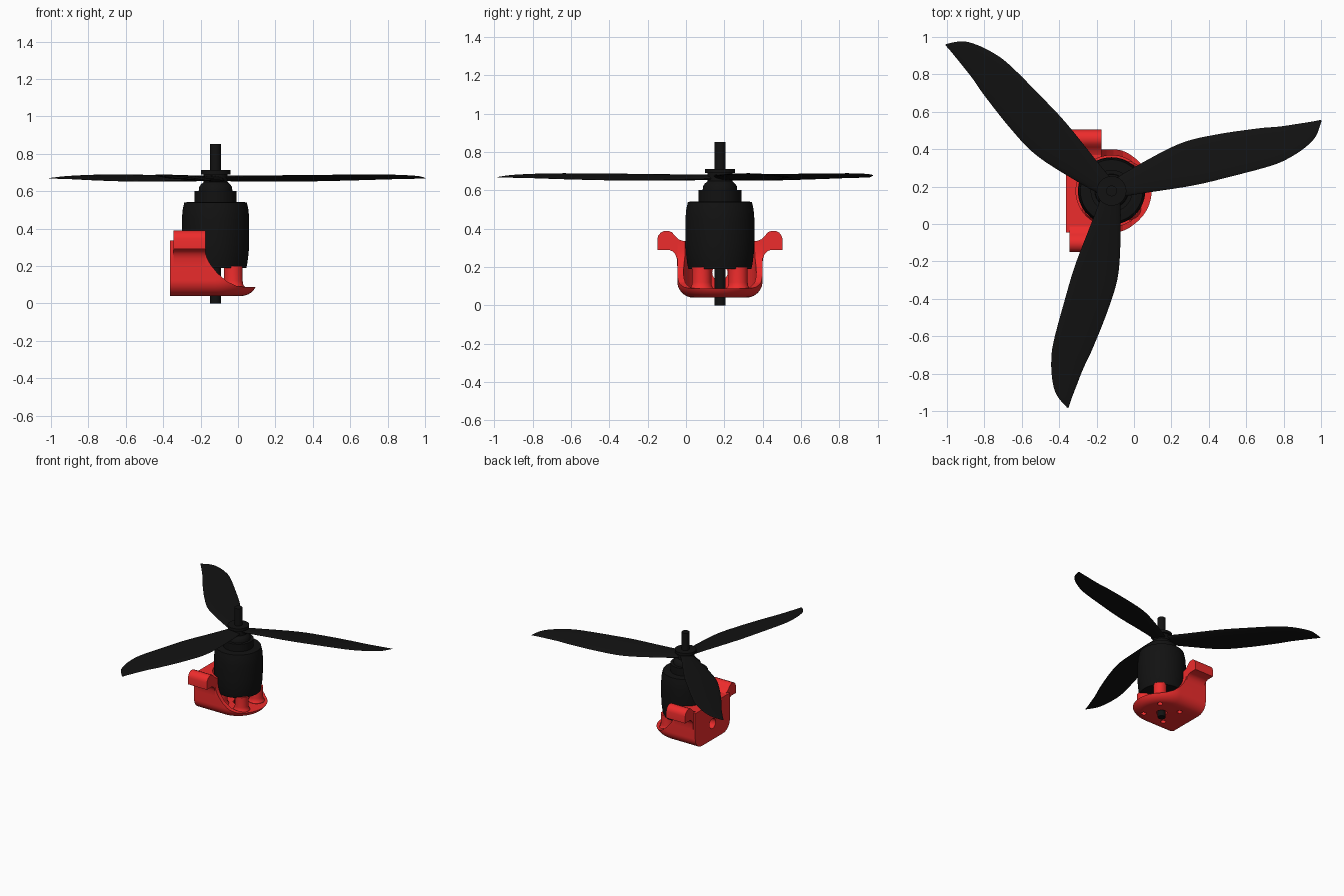
import bpy, bmesh, math
from mathutils import Matrix, Vector

if "Cube" in bpy.data.objects:
    bpy.data.objects.remove(bpy.data.objects["Cube"])

CX, CY = -0.12, 0.177          # rotor axis
SEG = 64


def material(name, rgb):
    m = bpy.data.materials.new(name)
    m.diffuse_color = (*rgb, 1)
    m.use_nodes = True
    m.node_tree.nodes["Principled BSDF"].inputs["Base Color"].default_value = m.diffuse_color
    return m


RED = material("red_plastic", (0.85, 0.025, 0.025))
BLACK = material("black", (0.006, 0.006, 0.006))


def finish(name, bm, mat=None, angle=35):
    bmesh.ops.recalc_face_normals(bm, faces=bm.faces)
    me = bpy.data.meshes.new(name)
    bm.to_mesh(me)
    bm.free()
    ob = bpy.data.objects.new(name, me)
    bpy.context.collection.objects.link(ob)
    if mat:
        me.materials.append(mat)
        smooth(ob, angle)
    return ob


def smooth(ob, angle=35):
    bpy.ops.object.select_all(action='DESELECT')
    ob.select_set(True)
    bpy.context.view_layer.objects.active = ob
    bpy.ops.object.shade_smooth_by_angle(angle=math.radians(angle))


def loft(name, loops, mat=None, closed=False, angle=35):
    """Skin a list of equally long point loops; cap the ends unless closed."""
    bm = bmesh.new()
    rows = [[bm.verts.new(p) for p in loop] for loop in loops]
    n = len(rows[0])
    for a, b in zip(rows, rows[1:] + (rows[:1] if closed else [])):
        for i in range(n):
            j = (i + 1) % n
            bm.faces.new((a[i], a[j], b[j], b[i]))
    if not closed:
        bm.faces.new(rows[0])
        bm.faces.new(rows[-1])
    return finish(name, bm, mat, angle)


def lathe(name, profile, x=CX, y=CY, mat=None, closed=False, seg=SEG):
    """Spin (radius, z) points about a vertical axis."""
    ring = [2 * math.pi * i / seg for i in range(seg)]
    return loft(name, [[(x + r * math.cos(a), y + r * math.sin(a), z) for a in ring]
                       for r, z in profile], mat, closed)


def cut(target, cutters):
    for c in cutters:
        m = target.modifiers.new("cut", 'BOOLEAN')
        m.operation, m.solver, m.object = 'DIFFERENCE', 'EXACT', c
    bpy.context.view_layer.update()
    dg = bpy.context.evaluated_depsgraph_get()
    me = bpy.data.meshes.new_from_object(target.evaluated_get(dg))
    target.modifiers.clear()
    target.data = me
    for c in cutters:
        bpy.data.objects.remove(c)
    smooth(target)


# Mount: flat-backed, round-fronted block with a rounded lower edge
def outline(inset, z):
    r = 0.2225 - inset
    arc = [math.radians(-90 + 180 * i / 48) for i in range(49)]
    return ([(-0.363, CY + r, z), (-0.363, CY - r, z)]
            + [(CX + r * math.cos(a), CY + r * math.sin(a), z) for a in arc])


R = 0.085
layers = [outline(R - R * math.sin(t), 0.04 + R - R * math.cos(t))
          for t in [math.radians(9 * k) for k in range(11)]]
mount = loft("motor_mount", layers + [outline(0, 0.335)], RED)

# Cutters: motor bore, swept front opening, shaft, wire and screw holes
sweep = [(-0.175, 0.5), (-0.175, 0.28), (-0.167, 0.245), (-0.147, 0.207), (-0.11, 0.162),
         (-0.06, 0.118), (-0.01, 0.094), (0.03, 0.088), (0.3, 0.088), (0.3, 0.5)]
cutters = [lathe("bore", [(0.19, 0.084), (0.19, 0.6)]),
           loft("opening", [[(x, y, z) for x, z in sweep] for y in (-0.3, 0.7)]),
           lathe("shaft_hole", [(0.04, -0.1), (0.04, 0.15)], seg=32),
           loft("wire_hole", [[(x, CY + 0.04 * math.cos(a), 0.17 + 0.04 * math.sin(a))
                               for a in [math.pi * i / 16 for i in range(32)]]
                              for x in (-0.5, -0.25)])]
corners = [(CX + sx * 0.095, CY + sy * 0.095) for sx in (-1, 1) for sy in (-1, 1)]
for x, y in corners:
    cutters.append(lathe("screw_hole", [(0.02, -0.1), (0.02, 0.15)], x, y, seg=24))
cut(mount, cutters)

# Hollow screw posts under the motor
for x, y in corners:
    lathe("screw_post", [(0.021, 0.07), (0.062, 0.07), (0.062, 0.088), (0.053, 0.1),
                         (0.05, 0.12), (0.05, 0.2), (0.021, 0.2)],
          x, y, RED, closed=True, seg=32)

# Hooked ears on both sides of the mount
ear = [(-0.15, 0.29), (-0.15, 0.345), (-0.145, 0.363), (-0.132, 0.38), (-0.112, 0.389),
       (-0.092, 0.389), (-0.073, 0.381), (-0.057, 0.362), (-0.04, 0.345), (-0.014, 0.335),
       (-0.014, 0.2), (-0.0455, 0.2), (-0.047, 0.24), (-0.055, 0.265), (-0.07, 0.282),
       (-0.09, 0.29)]
for side in ("front", "back"):
    pts = [(y if side == "front" else 2 * CY - y, z) for y, z in ear]
    loft(side + "_ear", [[(x, y, z) for y, z in pts] for x in (-0.345, -0.175)], RED)

# Motor can, stepped hub and shaft
lathe("motor", [(0.165, 0.19), (0.17, 0.215), (0.177, 0.27), (0.18, 0.33), (0.18, 0.45),
                (0.176, 0.5), (0.167, 0.54), (0.14, 0.542), (0.112, 0.542), (0.112, 0.602),
                (0.09, 0.602), (0.088, 0.622), (0.08, 0.634), (0.065, 0.648), (0.065, 0.69),
                (0.079, 0.69), (0.079, 0.712), (0.03, 0.712)], mat=BLACK)
lathe("shaft", [(0.029, 0.0), (0.029, 0.852)], mat=BLACK, seg=32)


# Propeller blades: (distance, leading edge, trailing edge, half thickness)
stations = [Vector(s) for s in [
    (0.02, 0.05, -0.045, 0.014), (0.15, 0.08, -0.065, 0.012), (0.42, 0.122, -0.112, 0.009),
    (0.62, 0.107, -0.131, 0.008), (0.85, 0.065, -0.146, 0.007), (0.96, 0.038, -0.137, 0.006),
    (1.06, 0.02, -0.11, 0.005), (1.13, 0.008, -0.072, 0.004), (1.183, 0.001, -0.006, 0.001)]]


def catmull(p, steps=5):
    out = []
    for i in range(len(p) - 1):
        a, b, c, d = p[max(i - 1, 0)], p[i], p[i + 1], p[min(i + 2, len(p) - 1)]
        for k in range(steps):
            t = k / steps
            out.append(0.5 * (2 * b + (c - a) * t + (2 * a - 5 * b + 4 * c - d) * t * t
                              + (3 * b - a - 3 * c + d) * t ** 3))
    return out + [p[-1]]


def section(s):
    u, lead, trail, h = s
    loop = []
    for i in range(20):
        a = 2 * math.pi * i / 20
        v = (lead + trail) / 2 + (lead - trail) / 2 * math.cos(a)
        loop.append(Vector((u, v, -0.13 * v + h * math.sin(a))))
    return loop


sections = [section(s) for s in catmull(stations)]
for k in range(3):
    place = (Matrix.Translation((CX, CY, 0.669))
             @ Matrix.Rotation(math.radians(18.7 + 120 * k), 4, 'Z'))
    loft(f"blade_{k + 1}", [[place @ p for p in s] for s in sections], BLACK, angle=60)
